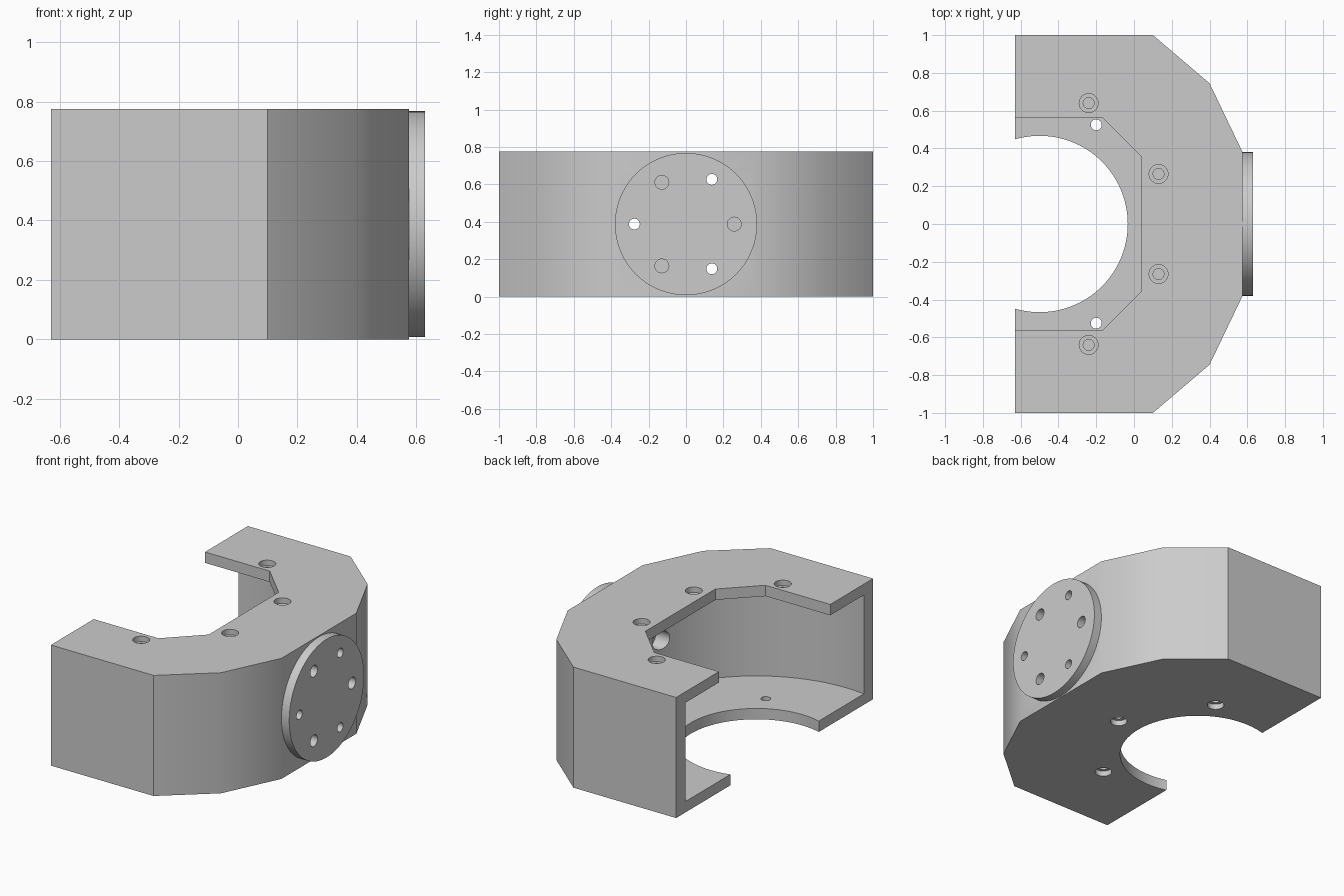
import bpy, bmesh, math
from mathutils import Matrix, Vector

if "Cube" in bpy.data.objects:
    bpy.data.objects.remove(bpy.data.objects["Cube"])

H = 0.775        # body height
T = 0.07         # plate thickness
MID = H / 2
FACE = 0.575     # x of the flat front wall
END = 0.63       # x of the flange face and of the open end
BORE_X = -0.5    # axis of the round cavity

grey = bpy.data.materials.new("plain grey")
grey.diffuse_color = (0.6, 0.6, 0.6, 1)
grey.use_nodes = True
grey.node_tree.nodes["Principled BSDF"].inputs["Base Color"].default_value = grey.diffuse_color


def finish(name, bm):
    bmesh.ops.recalc_face_normals(bm, faces=bm.faces)
    mesh = bpy.data.meshes.new(name)
    bm.to_mesh(mesh)
    bm.free()
    obj = bpy.data.objects.new(name, mesh)
    bpy.context.collection.objects.link(obj)
    mesh.materials.append(grey)
    return obj


def prism(name, points, z0, z1):
    bm = bmesh.new()
    face = bm.faces.new([bm.verts.new((x, y, z0)) for x, y in points])
    ext = bmesh.ops.extrude_face_region(bm, geom=[face])
    verts = [v for v in ext["geom"] if isinstance(v, bmesh.types.BMVert)]
    bmesh.ops.translate(bm, verts=verts, vec=(0, 0, z1 - z0))
    return finish(name, bm)


def cylinder(name, radius, start, length, axis="Z", sides=32):
    bm = bmesh.new()
    bmesh.ops.create_cone(bm, cap_ends=True, segments=sides, radius1=radius,
                          radius2=radius, depth=length,
                          matrix=Matrix.Translation((0, 0, length / 2)))
    if axis == "X":
        bm.transform(Matrix.Rotation(math.pi / 2, 4, "Y"))
    bm.transform(Matrix.Translation(Vector(start)))
    return finish(name, bm)


def cut(obj, cutters):
    for c in cutters:
        c.hide_render = True
        mod = obj.modifiers.new("cut", "BOOLEAN")
        mod.operation = "DIFFERENCE"
        mod.solver = "EXACT"
        mod.object = c
    bpy.context.view_layer.update()
    graph = bpy.context.evaluated_depsgraph_get()
    mesh = bpy.data.meshes.new_from_object(obj.evaluated_get(graph))
    obj.modifiers.clear()
    obj.data = mesh


def mirrored(half):
    return half + [(x, -y) for x, y in reversed(half)]


# Faceted C-shaped body and round mounting flange
body = prism("body", mirrored([(-END, 1), (0.10, 1), (0.40, 0.745), (FACE, 0.38)]), 0, H)
flange = cylinder("flange", 0.38, (FACE, 0, MID), END - FACE, "X", 96)

# Round cavity, round floor opening, angular roof opening
body_cuts = [
    cylinder("cavity_cutter", 0.915, (BORE_X, 0, T), H - 2 * T, sides=128),
    cylinder("floor_cutter", 0.467, (BORE_X, 0, -0.1), 0.1 + T + 0.05, sides=96),
    prism("roof_cutter", mirrored([(-0.8, 0.565), (-0.17, 0.565), (0.04, 0.355)]),
          H - T - 0.05, H + 0.1),
]

# Counterbored screw holes in the roof and floor
for x, y in [(-0.24, 0.64), (-0.24, -0.64), (0.13, 0.265), (0.13, -0.265)]:
    body_cuts += [cylinder("roof_hole", 0.029, (x, y, H - T - 0.05), 0.3),
                  cylinder("roof_counterbore", 0.05, (x, y, H - 0.035), 0.1)]
for x, y in [(-0.2, 0.525), (-0.2, -0.525), (0.12, 0)]:
    body_cuts += [cylinder("floor_hole", 0.029, (x, y, -0.1), 0.1 + T + 0.05),
                  cylinder("floor_counterbore", 0.05, (x, y, -0.1), 0.135)]

# Flange holes: blind centre, three blind, three through with inner counterbores
shared = [cylinder("centre_hole", 0.053, (0.48, 0, MID), 0.3, "X")]
for k in range(3):
    a = k * math.tau / 3
    y, z = math.cos(a), math.sin(a)
    shared += [
        cylinder("blind_hole", 0.037, (0.48, 0.258 * y, MID + 0.258 * z), 0.3, "X"),
        cylinder("through_hole", 0.029, (0.2, -0.276 * y, MID - 0.276 * z), 0.6, "X")]
    body_cuts.append(cylinder("inner_counterbore", 0.06,
                              (0.25, -0.276 * y, MID - 0.276 * z), 0.2, "X"))

cut(body, body_cuts + shared)
cut(flange, shared)
for c in body_cuts + shared:
    bpy.data.objects.remove(c)

# Smooth curved walls, keep hard edges
for obj in (body, flange):
    bpy.ops.object.select_all(action="DESELECT")
    obj.select_set(True)
    bpy.context.view_layer.objects.active = obj
    bpy.ops.object.shade_smooth_by_angle(angle=math.radians(30))
